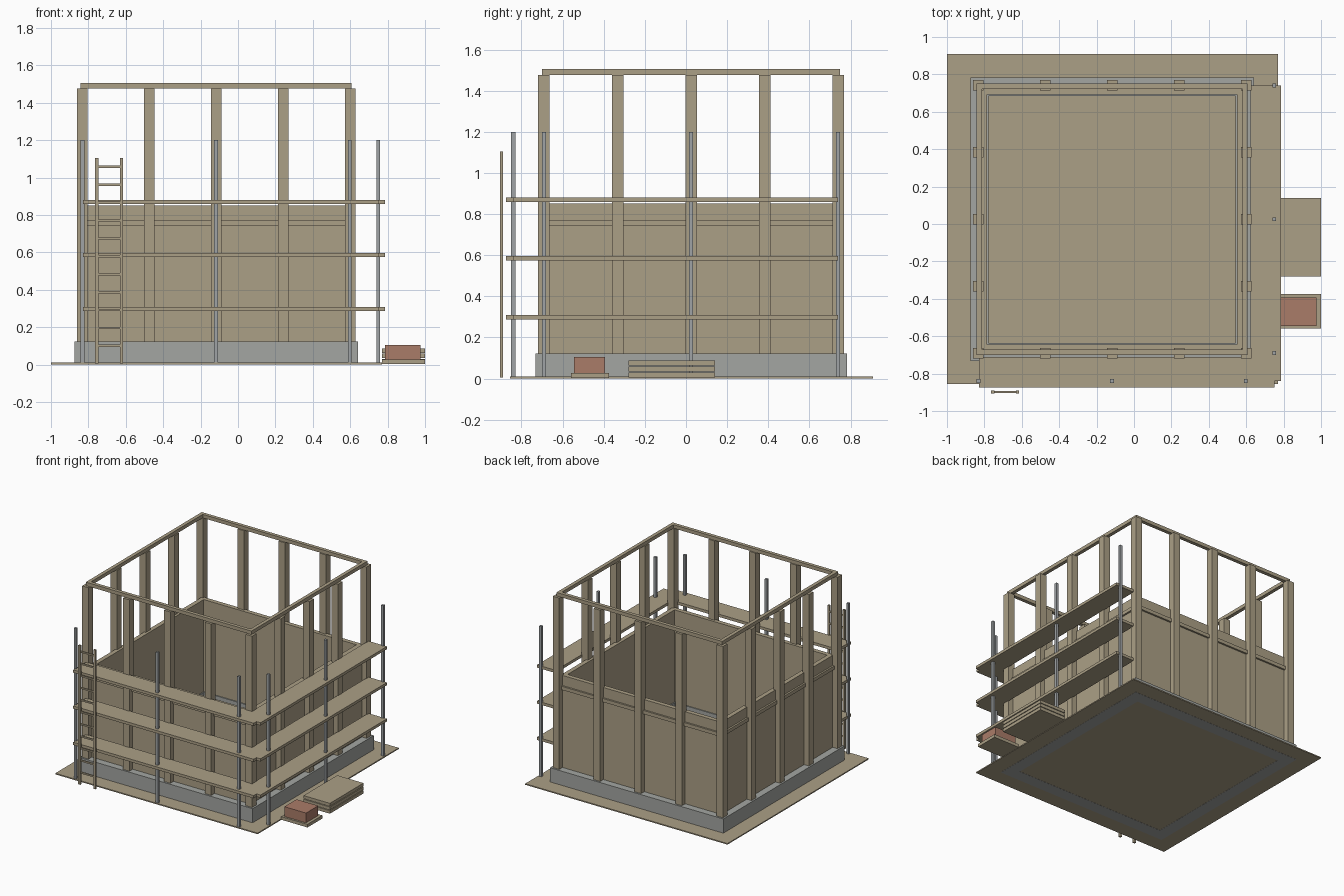
import bpy

if "Cube" in bpy.data.objects:
    bpy.data.objects.remove(bpy.data.objects["Cube"])


def material(name, rgb):
    m = bpy.data.materials.new(name)
    m.use_nodes = True
    m.diffuse_color = (*rgb, 1)
    m.node_tree.nodes["Principled BSDF"].inputs["Base Color"].default_value = (*rgb, 1)
    return m


WOOD = material("timber", (0.41, 0.35, 0.24))
CONCRETE = material("concrete", (0.37, 0.38, 0.36))
STEEL = material("steel", (0.35, 0.37, 0.38))
BRICK = material("brick", (0.40, 0.20, 0.14))


def box(name, mat, x, y, z):
    """Box from three (low, high) ranges."""
    lo, hi = zip(x, y, z)
    corners = [(a, b, c) for a in x for b in y for c in z]
    faces = [(0, 1, 3, 2), (4, 6, 7, 5), (0, 4, 5, 1),
             (2, 3, 7, 6), (0, 2, 6, 4), (1, 5, 7, 3)]
    mesh = bpy.data.meshes.new(name)
    mesh.from_pydata(corners, [], faces)
    mesh.materials.append(mat)
    ob = bpy.data.objects.new(name, mesh)
    bpy.context.collection.objects.link(ob)
    return ob


CX, CY = -0.117, 0.025     # middle of the house


def ring(name, mat, inner, outer, z):
    """Square frame around the house middle."""
    verts = [(CX + sx * r, CY + sy * r, h) for h in z for r in (inner, outer)
             for sx, sy in ((-1, -1), (1, -1), (1, 1), (-1, 1))]
    faces = []
    for i in range(4):
        j = (i + 1) % 4
        faces += [(i, j, j + 4, i + 4)[::1], (i + 8, i + 12, j + 12, j + 8),
                  (i, i + 8, j + 8, j), (i + 4, j + 4, j + 12, i + 12)]
    mesh = bpy.data.meshes.new(name)
    mesh.from_pydata(verts, [], faces)
    mesh.materials.append(mat)
    ob = bpy.data.objects.new(name, mesh)
    bpy.context.collection.objects.link(ob)


def span(c, half):
    return (c - half, c + half)


# Ground board and foundation
box("ground_board", WOOD, (-1, 0.77), (-0.855, 0.91), (0.001, 0.01))
ring("foundation", CONCRETE, 0.66, 0.758, (0, 0.122))

# Walls, rail and top plate
ring("wall_panels", WOOD, 0.668, 0.703, (0.122, 0.85))
ring("wall_rail", WOOD, 0.69, 0.717, (0.742, 0.77))
ring("top_plate", WOOD, 0.697, 0.725, (1.477, 1.505))

# Studs: five along each side, corners shared
STEP = 0.358
for i in range(-2, 3):
    for j in range(-2, 3):
        if max(abs(i), abs(j)) == 2:
            box("wall_stud", WOOD, span(CX + i * STEP, 0.028),
                span(CY + j * STEP, 0.028), (0.122, 1.477))

# Scaffold poles and planks on the front and left sides
for k in (-1, 0, 1):
    box("front_pole", STEEL, span(CX + k * 0.715, 0.01), span(-0.84, 0.01), (0.005, 1.2))
    box("side_pole", STEEL, span(0.75, 0.01), span(CY + k * 0.715, 0.01), (0.005, 1.2))
for z in (0.287, 0.574, 0.859):
    box("front_plank", WOOD, (-0.83, 0.75), (-0.875, -0.712), (z, z + 0.022))
    box("side_plank", WOOD, (0.622, 0.785), (-0.84, 0.74), (z, z + 0.022))

# Ladder
for x in (-0.756, -0.623):
    box("ladder_rail", WOOD, span(x, 0.009), (-0.905, -0.89), (0.005, 1.105))
for i in range(11):
    box("ladder_rung", WOOD, (-0.756, -0.623), (-0.903, -0.892),
        span(0.1 + i * 0.0957, 0.006))

# Lumber stack
for i in range(3):
    z = 0.005 + i * 0.029
    box("lumber_board", WOOD, (0.77, 1), (-0.28, 0.14), (z, z + 0.024))

# Brick pallet
box("brick_pallet", WOOD, (0.77, 1), (-0.56, -0.375), (0.003, 0.028))
box("brick_stack", BRICK, (0.787, 0.977), (-0.545, -0.393), (0.028, 0.105))
